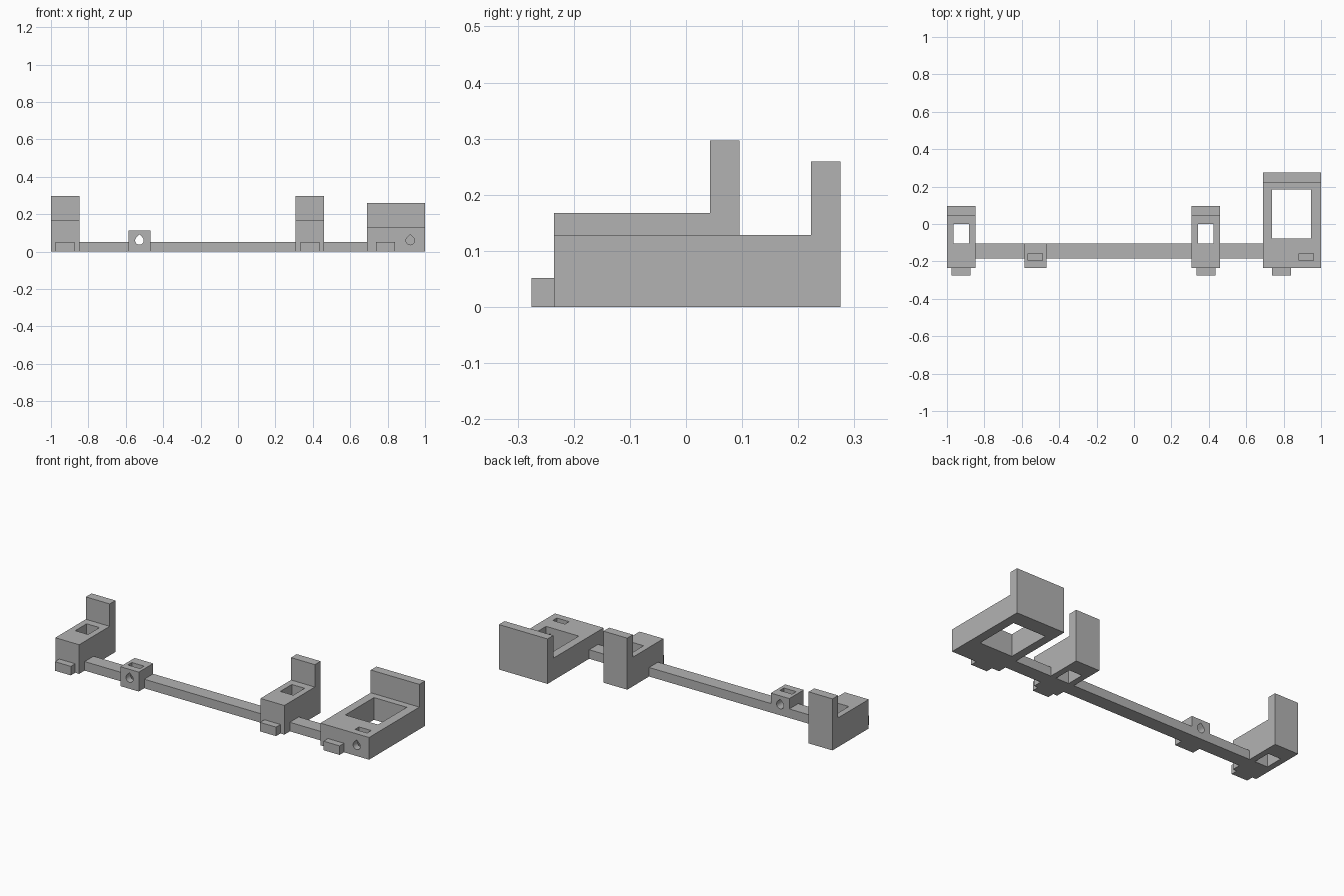
import bpy
import bmesh
import math

if "Cube" in bpy.data.objects:
    bpy.data.objects.remove(bpy.data.objects["Cube"], do_unlink=True)

# One grey plastic for everything
grey = bpy.data.materials.new("plain grey")
grey.use_nodes = True
colour = (0.45, 0.45, 0.45, 1)
grey.diffuse_color = colour
grey.node_tree.nodes["Principled BSDF"].inputs["Base Color"].default_value = colour

FRONT = -0.235       # front face shared by all blocks
BAR = (-0.185, -0.104)  # depth range of the bar
LOW = 0.052          # height of bar and tabs


def prism(name, points, axis, start, end):
    """Extrude a closed 2D outline along x (outline in y, z) or y (outline in x, z)."""
    bm = bmesh.new()
    place = (lambda a, b: (start, a, b)) if axis == "x" else (lambda a, b: (a, start, b))
    face = bm.faces.new([bm.verts.new(place(a, b)) for a, b in points])
    moved = bmesh.ops.extrude_face_region(bm, geom=[face])["geom"]
    offset = (end - start, 0, 0) if axis == "x" else (0, end - start, 0)
    bmesh.ops.translate(bm, vec=offset, verts=[g for g in moved if isinstance(g, bmesh.types.BMVert)])
    bmesh.ops.recalc_face_normals(bm, faces=bm.faces)
    mesh = bpy.data.meshes.new(name)
    bm.to_mesh(mesh)
    bm.free()
    mesh.materials.append(grey)
    obj = bpy.data.objects.new(name, mesh)
    bpy.context.collection.objects.link(obj)
    return obj


def box(name, x, y, z):
    outline = [(y[0], z[0]), (y[1], z[0]), (y[1], z[1]), (y[0], z[1])]
    return prism(name, outline, "x", *x)


def cut(obj, cutter):
    """Subtract the cutter, bake the result and remove the cutter."""
    cutter.hide_render = True
    mod = obj.modifiers.new("cut", "BOOLEAN")
    mod.operation = "DIFFERENCE"
    mod.solver = "EXACT"
    mod.object = cutter
    bpy.context.view_layer.update()
    graph = bpy.context.evaluated_depsgraph_get()
    mesh = bpy.data.meshes.new_from_object(obj.evaluated_get(graph))
    obj.modifiers.clear()
    obj.data = mesh
    bpy.data.objects.remove(cutter, do_unlink=True)


def bracket(name, x, back, seat, top, window_x, window_y, tab_x):
    """Block with a raised back wall, a window through it and a front tab."""
    wall = back - 0.052
    side = [(FRONT, 0), (back, 0), (back, top), (wall, top), (wall, seat), (FRONT, seat)]
    body = prism(name, side, "x", *x)
    cut(body, box("window_cutter", window_x, window_y, (-0.1, 0.5)))
    box(name + "_tab", tab_x, (FRONT - 0.04, FRONT), (0, LOW))
    return body


def screw_mount(obj, x, end):
    """Teardrop screw hole from the front, with a nut slot from the top."""
    height, radius = 0.06, 0.023
    angles = [math.radians(135 + 270 * i / 18) for i in range(19)]
    drop = [(x + radius * math.cos(a), height + radius * math.sin(a)) for a in angles]
    drop.append((x, height + radius * math.sqrt(2)))
    cut(obj, prism("hole_cutter", drop, "y", FRONT - 0.03, end))
    cut(obj, box("slot_cutter", (x - 0.039, x + 0.039), (-0.195, -0.158), (0.021, 0.3)))


# Two small brackets
for name, cx in (("right_bracket", -0.924), ("middle_bracket", 0.384)):
    bracket(name, (cx - 0.076, cx + 0.076), 0.095, 0.168, 0.297,
            (cx - 0.041, cx + 0.041), (-0.104, 0), (cx - 0.051, cx + 0.051))

# Large bracket with a screw mount
large = bracket("left_bracket", (0.69, 1), 0.275, 0.128, 0.259,
                (0.738, 0.947), (-0.078, 0.184), (0.738, 0.84))
screw_mount(large, 0.921, -0.03)

# Small screw block on the bar
block = box("screw_block", (-0.586, -0.468), (FRONT, BAR[1]), (0, 0.112))
screw_mount(block, -0.527, 0)

# Connecting bar, in pieces between the blocks
gaps = [(-0.848, -0.586), (-0.468, 0.308), (0.46, 0.69)]
for i, gap in enumerate(gaps):
    box("bar_section_%d" % (i + 1), gap, BAR, (0, LOW))
